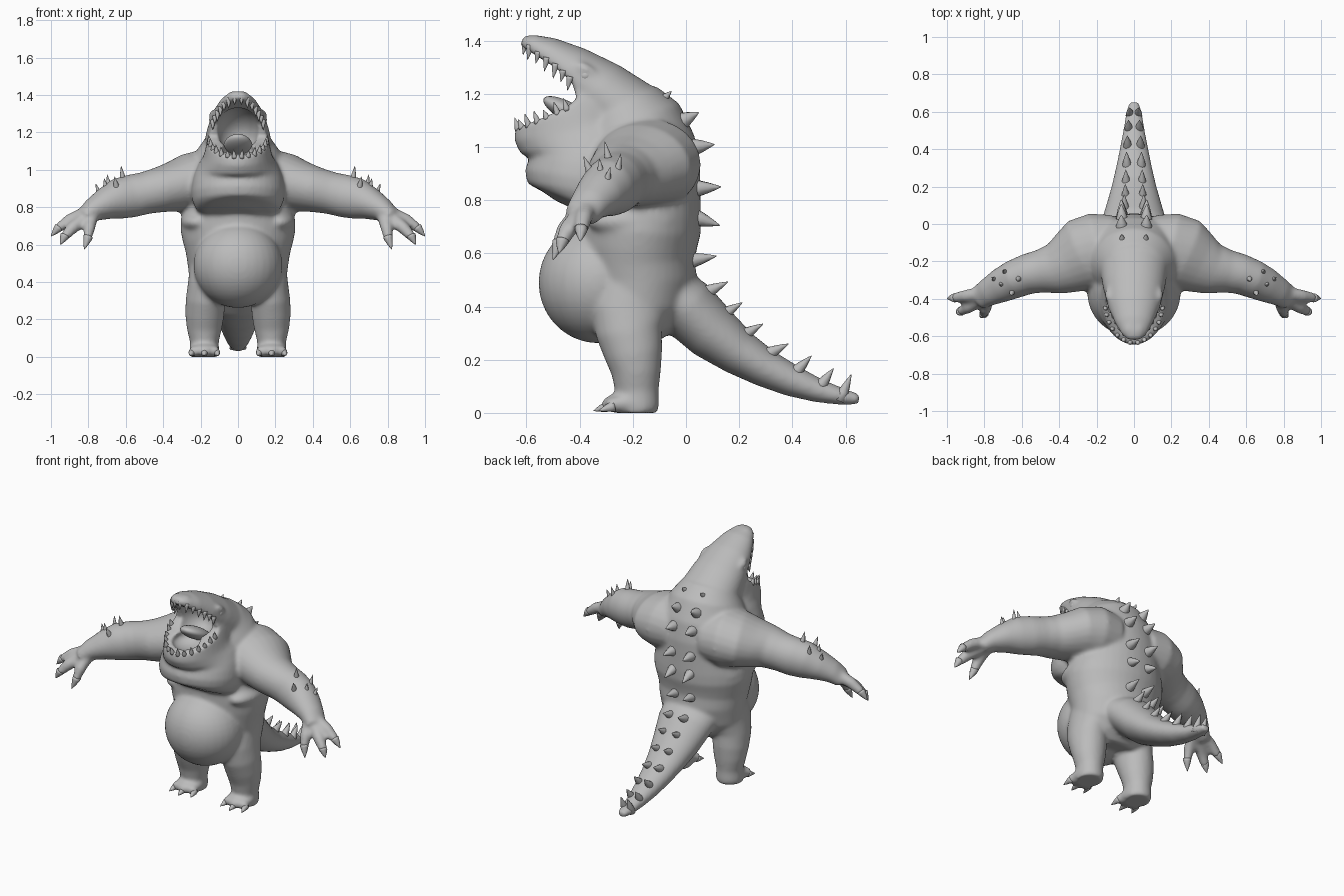
import bpy, bmesh, math
from mathutils import Vector, Matrix

skin = bpy.data.materials.new("grey skin")
skin.diffuse_color = (0.5, 0.5, 0.5, 1)


def finish(bm, name):
    bmesh.ops.recalc_face_normals(bm, faces=bm.faces)
    me = bpy.data.meshes.new(name)
    bm.to_mesh(me)
    bm.free()
    ob = bpy.data.objects.new(name, me)
    bpy.context.collection.objects.link(ob)
    me.materials.append(skin)
    return ob


def tube(bm, secs, ref=(1, 0, 0), n=24):
    """Loft of ellipses along a path: (x, y, z, radius along ref, other radius)."""
    tb, rings = bmesh.new(), []
    pts = [Vector(s[:3]) for s in secs]
    for i, s in enumerate(secs):
        t = (pts[min(i + 1, len(pts) - 1)] - pts[max(i - 1, 0)]).normalized()
        u = Vector(ref)
        u = (u - t * u.dot(t)).normalized()
        v = t.cross(u)
        rings.append([tb.verts.new(pts[i] + u * s[3] * math.cos(a) + v * s[4] * math.sin(a))
                      for a in (2 * math.pi * k / n for k in range(n))])
    for a, b in zip(rings, rings[1:]):
        for k in range(n):
            tb.faces.new((a[k], a[(k + 1) % n], b[(k + 1) % n], b[k]))
    tb.faces.new(rings[0])
    tb.faces.new(rings[-1])
    bmesh.ops.recalc_face_normals(tb, faces=tb.faces)
    tmp = bpy.data.meshes.new("tmp")
    tb.to_mesh(tmp)
    tb.free()
    bm.from_mesh(tmp)
    bpy.data.meshes.remove(tmp)


def ball(bm, c, r, tilt=0):
    m = Matrix.Translation(c) @ Matrix.Rotation(tilt, 4, 'X') @ Matrix.Diagonal((*r, 1))
    bmesh.ops.create_uvsphere(bm, u_segments=32, v_segments=20, radius=1, matrix=m)


def spike(bm, base, tip, r, sink=0.25):
    """Pointed cone with a slightly swollen root."""
    b, t = Vector(base), Vector(tip)
    d = t - b
    p = [(b - d * sink, r * 1.1), (b, r), (b + d * .4, r * .68), (b + d * .8, r * .28), (t, r * .05)]
    tube(bm, [(*q, k, k) for q, k in p], (0.3, 0.9, 0.2), 10)


def modify(ob, kind, **props):
    m = ob.modifiers.new(kind, kind)
    for k, v in props.items():
        setattr(m, k, v)
    bpy.context.view_layer.objects.active = ob
    bpy.ops.object.modifier_apply(modifier=m.name)


def smooth(ob):
    ob.data.polygons.foreach_set("use_smooth", [True] * len(ob.data.polygons))


# --- Body: overlapping masses fused into one skin ---
bm = bmesh.new()
# torso
tube(bm, [(0, y, z, rx, ry) for z, y, rx, ry in [
    (.29, -.2, .17, .1), (.34, -.19, .225, .15), (.4, -.18, .258, .19), (.5, -.175, .27, .215),
    (.56, -.182, .28, .217), (.62, -.185, .296, .226), (.68, -.18, .308, .235), (.74, -.18, .305, .237),
    (.8, -.175, .29, .23), (.9, -.185, .28, .24), (1.0, -.195, .26, .232), (1.1, -.22, .22, .205),
    (1.17, -.25, .17, .15)]], n=40)
ball(bm, (0, -.33, .49), (.238, .225, .228))               # belly
# throat pouch running up into the lower jaw
tube(bm, [(0, y, z, rx, ry) for z, y, rx, ry in [
    (.757, -.4, .1, .1), (.768, -.395, .18, .165), (.79, -.385, .222, .205), (.83, -.375, .243, .227),
    (.88, -.37, .25, .238), (.93, -.36, .245, .23), (.98, -.355, .233, .232), (1.03, -.365, .21, .262),
    (1.065, -.375, .188, .275), (1.1, -.375, .176, .262), (1.16, -.35, .165, .2), (1.2, -.33, .15, .15)]], n=40)
for s in (-1, 1):
    ball(bm, (s * .215, -.2, .72), (.092, .17, .06))       # flank fold
# skull and snout
tube(bm, [(0, -.16, 1.06, .2, .15), (0, -.2, 1.1, .19, .15), (0, -.33, 1.205, .167, .13),
          (0, -.44, 1.29, .14, .1), (0, -.53, 1.355, .1, .066), (0, -.59, 1.39, .065, .036),
          (0, -.618, 1.4, .035, .02)], n=32)
# tail
tube(bm, [(0, -.1, .46, .19, .12), (0, .01, .39, .175, .117), (0, .1, .302, .148, .107),
          (0, .2, .226, .12, .087), (0, .3, .167, .097, .072), (0, .4, .12, .077, .06),
          (0, .5, .083, .058, .045), (0, .6, .058, .042, .03), (0, .652, .052, .028, .02)], n=28)

hand_tips = [((.8, -.37, .775), (.9, -.385, .732), (.965, -.395, .685), (1.0, -.398, .645)),
             ((.82, -.4, .74), (.885, -.445, .69), (.93, -.468, .64), (.95, -.478, .6)),
             ((.78, -.4, .75), (.795, -.455, .69), (.805, -.482, .63), (.822, -.5, .575))]
for s in (-1, 1):
    # shoulder and arm
    tube(bm, [(s * x, y, z, ry, rz) for x, y, z, ry, rz in [
        (.1, -.13, .93, .18, .16), (.2, -.14, .935, .2, .172), (.27, -.165, .93, .2, .155),
        (.34, -.205, .91, .17, .136), (.42, -.24, .893, .138, .121), (.5, -.253, .875, .116, .113),
        (.57, -.268, .86, .108, .115), (.64, -.295, .845, .103, .11), (.71, -.328, .818, .093, .086),
        (.78, -.365, .783, .076, .062), (.83, -.395, .742, .066, .044)]], (0, 1, 0))
    for a, b, c, tip in hand_tips:                          # fingers
        tube(bm, [(s * p[0], p[1], p[2], r, r) for p, r in ((a, .038), (b, .034), (c, .026))], (0, .6, .8), 14)
    # leg
    tube(bm, [(s * x, y, z, rx, ry) for x, y, z, rx, ry in [
        (.16, -.2, .46, .1, .14), (.167, -.215, .38, .102, .142), (.174, -.215, .3, .106, .125),
        (.178, -.197, .22, .104, .11), (.18, -.187, .15, .094, .093), (.18, -.185, .08, .077, .082),
        (.18, -.185, .03, .08, .084), (.18, -.185, .0, .078, .08)]])
    ball(bm, (s * .18, -.225, .038), (.082, .09, .038))     # foot
    for k in (-1, 0, 1):                                    # toes
        tube(bm, [(s * .18 + k * .035, -.22, .034, .034, .032), (s * .18 + k * .055, -.28, .03, .031, .029),
                  (s * .18 + k * .066, -.315 + .02 * abs(k), .023, .024, .021)], n=14)
    ball(bm, (s * .137, -.375, 1.29), (.018, .045, .022), -.6)   # brow
    ball(bm, (s * .03, -.565, 1.413), (.012, .02, .01))     # nostril ridge
body = finish(bm, "body")
modify(body, 'REMESH', mode='VOXEL', voxel_size=.011)

# --- Mouth opening: side wedge plus inner cavity ---
wedge = [(-.41, 1.18), (-.43, 1.245), (-.49, 1.297), (-.56, 1.342), (-.62, 1.38), (-.8, 1.39),
         (-.8, 1.05), (-.62, 1.078), (-.55, 1.105), (-.46, 1.145)]
bm = bmesh.new()
f = bm.faces.new([bm.verts.new((-.3, y, z)) for y, z in wedge])
g = bmesh.ops.extrude_face_region(bm, geom=[f])
bmesh.ops.translate(bm, verts=[v for v in g["geom"] if isinstance(v, bmesh.types.BMVert)], vec=(.6, 0, 0))
opening = finish(bm, "mouth_opening_cutter")
bm = bmesh.new()
ball(bm, (0, -.45, 1.215), (.112, .16, .105), -.5)
ball(bm, (0, -.51, 1.1), (.09, .09, .045))
cavity = finish(bm, "mouth_cavity_cutter")
modify(cavity, 'REMESH', mode='VOXEL', voxel_size=.012)
for cutter in (opening, cavity):
    modify(body, 'BOOLEAN', operation='DIFFERENCE', object=cutter, solver='EXACT')
    bpy.data.objects.remove(cutter)
modify(body, 'REMESH', mode='VOXEL', voxel_size=.009)
modify(body, 'SMOOTH', factor=.5, iterations=10)
smooth(body)

# --- Tongue and eyes ---
bm = bmesh.new()
ball(bm, (0, -.43, 1.125), (.078, .12, .038), -.5)
smooth(finish(bm, "tongue"))
bm = bmesh.new()
for s in (-1, 1):
    ball(bm, (s * .143, -.378, 1.268), (.011, .018, .016))
smooth(finish(bm, "eyes"))

# --- Teeth along both jaw rims ---
bm = bmesh.new()
upper = [(.018, -.605, 1.388), (.05, -.588, 1.372), (.075, -.557, 1.35), (.094, -.525, 1.327),
         (.11, -.492, 1.303), (.124, -.463, 1.28), (.135, -.438, 1.255)]
lower = [(.02, -.633, 1.073), (.055, -.619, 1.077), (.088, -.594, 1.085), (.115, -.56, 1.098),
         (.133, -.525, 1.113), (.145, -.485, 1.13), (.152, -.45, 1.147)]
for s in (-1, 1):
    for i, (x, y, z) in enumerate(upper):
        h = (.042, .045, .035)[i % 3]
        spike(bm, (s * x, y, z), (s * x, y - .008, z - h), .013)
    for i, (x, y, z) in enumerate(lower):
        h = (.038, .027, .04)[i % 3]
        spike(bm, (s * x, y, z), (s * (x + .004), y - .012, z + h), .013)
smooth(finish(bm, "teeth"))

# --- Claws on fingers and toes ---
bm = bmesh.new()
for s in (-1, 1):
    for a, b, c, tip in hand_tips:
        spike(bm, (s * c[0], *c[1:]), (s * tip[0], *tip[1:]), .023)
    for k in (-1, 0, 1):
        x, y = s * .18 + k * .066, -.303 + .02 * abs(k)
        spike(bm, (x, y, .022), (x + k * .01, y - .045, .008), .019)
smooth(finish(bm, "claws"))

# --- Paired back and tail spikes: x, base y, base z, tip y, tip z ---
back = [(.062, -.09, 1.175, -.055, 1.21), (.065, -.01, 1.1, .048, 1.13), (.065, .035, 1.0, .107, 1.01),
        (.065, .05, .845, .132, .85), (.06, .05, .73, .127, .705), (.055, .03, .575, .115, .59),
        (.05, .08, .455, .158, .493), (.045, .14, .37, .212, .415), (.042, .22, .295, .29, .335),
        (.038, .32, .227, .386, .26), (.034, .422, .163, .472, .215), (.028, .515, .113, .555, .168),
        (.022, .592, .078, .622, .145)]
bm = bmesh.new()
for s in (-1, 1):
    for i, (x, y, z, ty, tz) in enumerate(back):
        spike(bm, (s * x, y, z), (s * x * 1.05, ty, tz), .021 if i == 0 else .033 - .001 * i, .5)
smooth(finish(bm, "back_spikes"))

# --- Forearm spikes ---
arm = [((.615, -.29, .945), (.625, -.305, 1.02)), ((.685, -.26, .895), (.7, -.245, .975)),
       ((.705, -.32, .89), (.715, -.325, .955)), ((.74, -.3, .86), (.76, -.285, .925)),
       ((.65, -.36, .905), (.66, -.385, .965))]
bm = bmesh.new()
for s in (-1, 1):
    for b, t in arm:
        spike(bm, (s * b[0], *b[1:]), (s * t[0], *t[1:]), .018, .4)
smooth(finish(bm, "forearm_spikes"))
